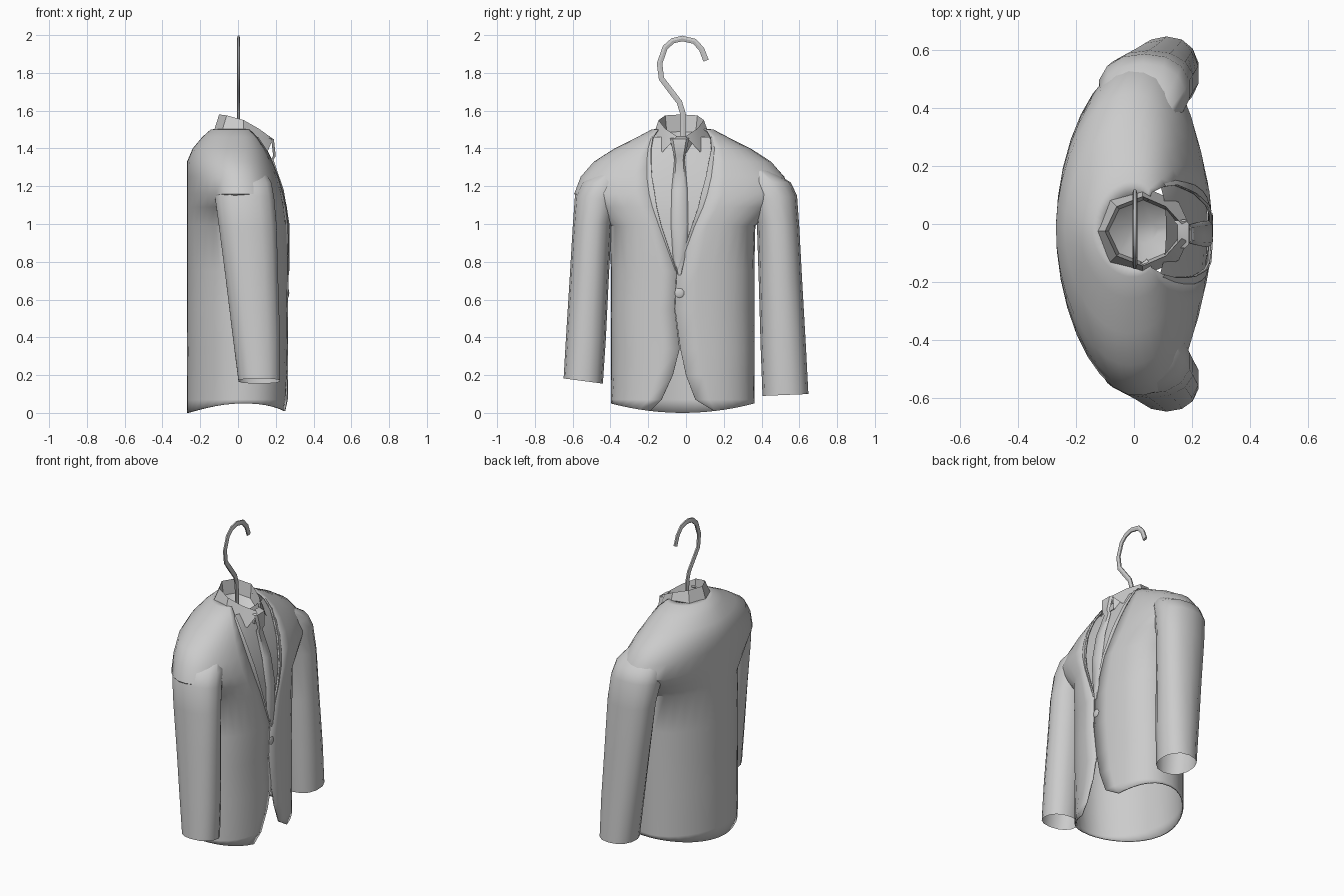
import bpy
import bmesh
import math
from mathutils import Vector

cube = bpy.data.objects.get("Cube")
if cube:
    bpy.data.objects.remove(cube)

grey = bpy.data.materials.new("neutral_grey")
grey.use_nodes = True
COLOUR = (0.6, 0.6, 0.6, 1)
grey.diffuse_color = COLOUR
grey.node_tree.nodes["Principled BSDF"].inputs["Base Color"].default_value = COLOUR

MID = -0.018      # middle of the garment in y
FRONT_POWER = 0.82    # fuller chest
BACK_POWER = 1.08     # tapering back


def finish(obj, angle=40):
    obj.data.materials.append(grey)
    bpy.ops.object.select_all(action='DESELECT')
    obj.select_set(True)
    bpy.context.view_layer.objects.active = obj
    bpy.ops.object.shade_smooth_by_angle(angle=math.radians(angle))
    return obj


def loft(name, rings, closed=False, cap_end=False, recalc=False, angle=40):
    """Skin a list of equally long point rows."""
    bm = bmesh.new()
    rows = [[bm.verts.new(p) for p in ring] for ring in rings]
    n = len(rows[0])
    for low, high in zip(rows, rows[1:]):
        for j in range(n if closed else n - 1):
            k = (j + 1) % n
            bm.faces.new((low[j], low[k], high[k], high[j]))
    if cap_end:
        bm.faces.new(rows[-1])
    if recalc:
        bmesh.ops.recalc_face_normals(bm, faces=bm.faces)
    mesh = bpy.data.meshes.new(name)
    bm.to_mesh(mesh)
    bm.free()
    obj = bpy.data.objects.new(name, mesh)
    bpy.context.collection.objects.link(obj)
    return finish(obj, angle)


def soft(v, power):
    return math.copysign(abs(v) ** power, v)


def section_point(level, t, grow=0.0):
    """Point on a body section; t is 0 at the chest and pi at the back."""
    z, w, back, front = level[:4]
    cx = min(0.05, (back + front) / 2 + 0.02)
    power = FRONT_POWER if math.cos(t) > 0 else BACK_POWER
    c = soft(math.cos(t), power)
    x = cx + c * ((front - cx) if c > 0 else (cx - back))
    return Vector((x + grow, MID + w * soft(math.sin(t), power), z))


def edge_angle(level, y):
    f = max(-1, min(1, (y - MID) / level[1]))
    return math.asin(soft(f, 1 / FRONT_POWER))


# Jacket sections: height, half width, back, front, both opening edges in y
levels = [
    (0.00, 0.38, -0.27, 0.265, -0.19, 0.15),
    (0.07, 0.38, -0.27, 0.265, -0.13, 0.05),
    (0.20, 0.38, -0.27, 0.265, -0.07, 0.00),
    (0.34, 0.38, -0.27, 0.265, -0.034, -0.03),
    (0.55, 0.38, -0.27, 0.265, -0.06, -0.058),
    (0.75, 0.38, -0.27, 0.268, -0.05, -0.048),
    (0.99, 0.385, -0.27, 0.268, -0.13, 0.03),
    (1.09, 0.50, -0.27, 0.255, -0.155, 0.065),
    (1.16, 0.575, -0.27, 0.24, -0.165, 0.08),
    (1.25, 0.54, -0.27, 0.215, -0.18, 0.105),
    (1.33, 0.47, -0.27, 0.185, -0.185, 0.12),
    (1.40, 0.36, -0.24, 0.155, -0.185, 0.135),
    (1.46, 0.24, -0.19, 0.125, -0.175, 0.13),
    (1.50, 0.165, -0.145, 0.09, -0.15, 0.11),
    (1.505, 0.12, -0.105, 0.07, -0.12, 0.08),
]

COLUMNS = 32
rings = []
for level in levels:
    start = edge_angle(level, level[5])
    end = edge_angle(level, level[4]) + 2 * math.pi
    rings.append([section_point(level, start + (end - start) * j / COLUMNS)
                  for j in range(COLUMNS + 1)])
for p in rings[0]:    # hem is lifted at the sides and dips at front and back
    p.z += 0.05 * (abs(p.y - MID) / 0.38) ** 2
jacket = loft("jacket_body", rings)
shell = jacket.modifiers.new("cloth_thickness", 'SOLIDIFY')
shell.thickness = 0.008
shell.offset = -1

# Narrow turned lapels along the neck opening
for name, col, sign in (("left_lapel", 5, 1), ("right_lapel", 4, -1)):
    strip = []
    for level in levels[5:13]:
        a = edge_angle(level, level[col])
        spread = 0.01 + 0.04 * min(1, (level[0] - 0.75) / 0.4)
        row = [section_point(level, a + sign * spread * k / 2, 0.005 - 0.002 * k)
               for k in range(3)]
        strip.append(row if sign > 0 else row[::-1])
    loft(name, strip)

# Shirt front lies just under the jacket and fills the opening
shirt = []
for level in levels[4:13]:
    first = edge_angle(level, level[4]) - 0.15
    last = edge_angle(level, level[5]) + 0.15
    shirt.append([section_point(level, first + (last - first) * k / 8, -0.014)
                  for k in range(9)])
loft("shirt_front", shirt)

# Sleeves: inner z, outer z, inner y, outer y, back, front
sleeve = [
    (0.09, 0.10, 0.405, 0.648, 0.00, 0.225),
    (0.35, 0.35, 0.395, 0.635, -0.03, 0.225),
    (0.70, 0.70, 0.385, 0.615, -0.07, 0.215),
    (1.01, 0.98, 0.375, 0.60, -0.105, 0.208),
    (1.12, 1.15, 0.34, 0.588, -0.125, 0.195),
    (1.22, 1.22, 0.31, 0.555, -0.12, 0.18),
    (1.32, 1.27, 0.28, 0.47, -0.08, 0.13),
]
for name, side, lift, inset in (("left_sleeve", 1, 0, 0), ("right_sleeve", -1, 0.065, 0.035)):
    rows = []
    for i, (zi, zo, yi, yo, back, front) in enumerate(sleeve):
        fade = max(0, 1 - i / 3)
        yi += inset * (0.5 + fade / 2)
        row = []
        for j in range(14):
            t = math.tau * j / 14
            u = 0.5 + 0.5 * soft(math.cos(t), 0.9)
            row.append((
                (back + front) / 2 + (front - back) / 2 * soft(math.sin(t), 0.9),
                side * (yi + (yo - yi) * u),
                zi + (zo - zi) * u + lift * fade + inset * 0.5 * u * fade))
        rows.append(row)
    loft(name, rows, closed=True, cap_end=True, recalc=True)

# Tie: height, half width, front position
tie = [(0.73, 0.01, 0.27), (0.82, 0.035, 0.27), (1.00, 0.046, 0.272), (1.18, 0.042, 0.242),
       (1.34, 0.027, 0.188), (1.36, 0.03, 0.2), (1.45, 0.05, 0.19), (1.465, 0.045, 0.15)]
loft("tie", [[(x - 0.014, -0.034 - w, z), (x, -0.034 - w * 0.7, z),
              (x, -0.034 + w * 0.7, z), (x - 0.014, -0.034 + w, z)]
             for z, w, x in tie], angle=50)

# Folded shirt collar: half outline from the back to the front points
top = [(-0.10, 0, 1.58), (-0.06, 0.085, 1.575), (0.03, 0.12, 1.55),
       (0.11, 0.085, 1.505), (0.165, 0.025, 1.465)]
bottom = [(-0.13, 0, 1.485), (-0.09, 0.115, 1.475), (0.03, 0.155, 1.45),
          (0.155, 0.10, 1.38), (0.185, 0.035, 1.45)]
stand = [(x * 0.92 + 0.004, y * 0.9, z - 0.09) for x, y, z in top]
floor = [(x * 0.4 + 0.02, y * 0.4, z * 0.3 + 0.97) for x, y, z in stand]


def mirrored(half):
    both = [(x, -y, z) for x, y, z in half[:0:-1]] + half
    return [(x, y - 0.025, z) for x, y, z in both]


loft("shirt_collar", [mirrored(bottom), mirrored(top), mirrored(stand)], angle=25)
loft("neck_lining", [mirrored(stand), mirrored(floor)], closed=True, cap_end=True)

# Round button
bpy.ops.mesh.primitive_uv_sphere_add(segments=16, ring_count=8, radius=0.029,
                                     location=(0.26, -0.035, 0.635))
button = bpy.context.object
button.name = "button"
button.scale.x = 0.4
finish(button)

# Hanger hook
path = [(-0.015, 1.44), (-0.018, 1.59), (-0.035, 1.645), (-0.085, 1.71), (-0.13, 1.77),
        (-0.14, 1.85), (-0.11, 1.935), (-0.07, 1.97), (-0.02, 1.982),
        (0.045, 1.967), (0.083, 1.925), (0.106, 1.865)]
curve = bpy.data.curves.new("hanger_hook", 'CURVE')
curve.dimensions = '3D'
curve.bevel_depth = 0.017
curve.bevel_resolution = 1
curve.use_fill_caps = True
spline = curve.splines.new('POLY')
spline.points.add(len(path) - 1)
for point, (y, z) in zip(spline.points, path):
    point.co = (0, y, z, 1)
hook = bpy.data.objects.new("hanger_hook", curve)
bpy.context.collection.objects.link(hook)
hook.scale.x = 0.5
hook.location.x = 0.003
bpy.ops.object.select_all(action='DESELECT')
hook.select_set(True)
bpy.context.view_layer.objects.active = hook
bpy.ops.object.convert(target='MESH')
finish(bpy.context.object)
